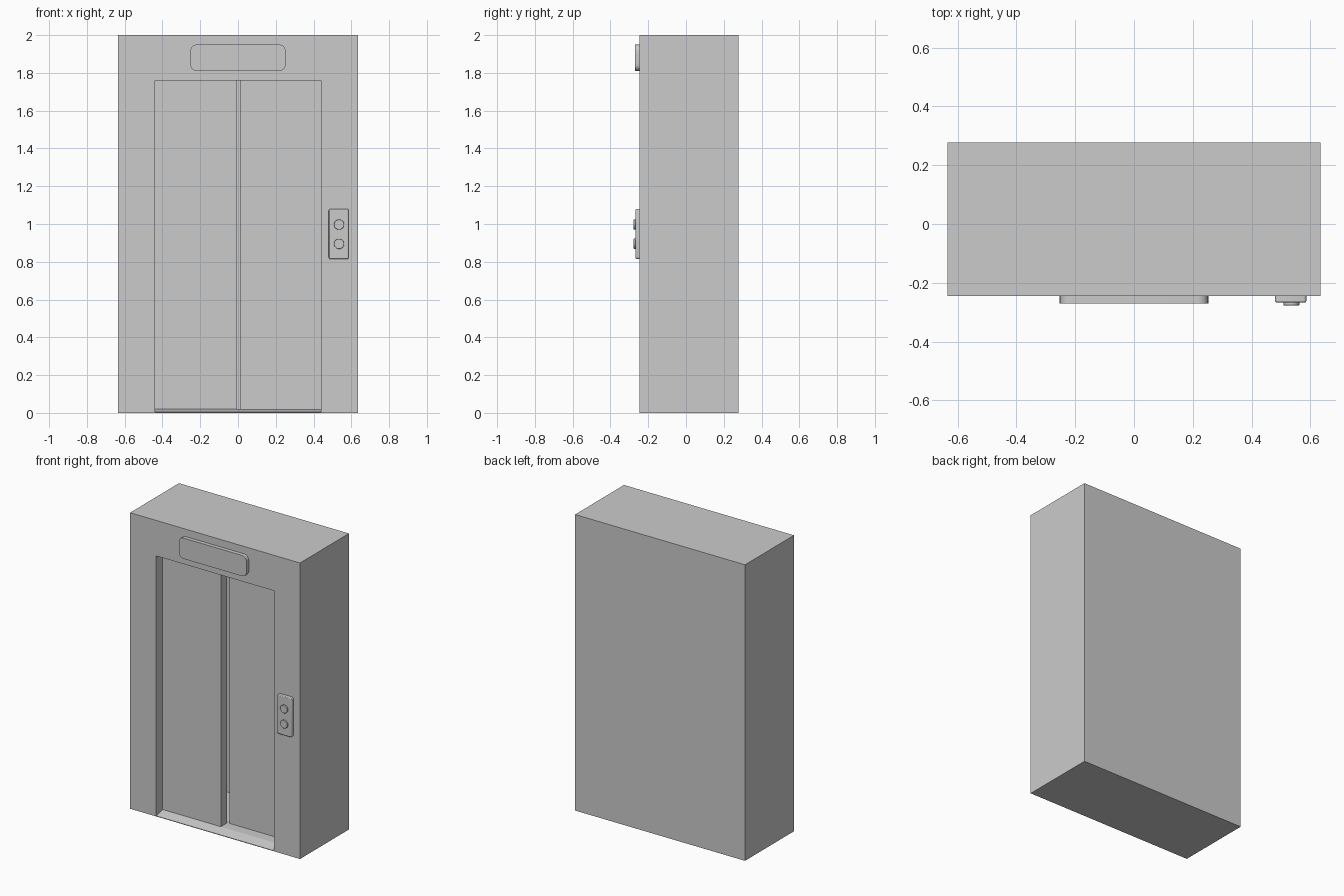
import bpy, bmesh, math

if "Cube" in bpy.data.objects:
    bpy.data.objects.remove(bpy.data.objects["Cube"])

FRONT, BACK = -0.245, 0.277


def make(name, bm):
    bmesh.ops.recalc_face_normals(bm, faces=bm.faces)
    me = bpy.data.meshes.new(name)
    bm.to_mesh(me)
    bm.free()
    ob = bpy.data.objects.new(name, me)
    bpy.context.collection.objects.link(ob)
    return ob


def box(name, x0, x1, y0, y1, z0, z1):
    bm = bmesh.new()
    bmesh.ops.create_cube(bm, size=1)
    for v in bm.verts:
        v.co = (x0 + (v.co.x + .5) * (x1 - x0),
                y0 + (v.co.y + .5) * (y1 - y0),
                z0 + (v.co.z + .5) * (z1 - z0))
    return make(name, bm)


def prism(name, points, offset):
    bm = bmesh.new()
    face = bm.faces.new([bm.verts.new(p) for p in points])
    ext = bmesh.ops.extrude_face_region(bm, geom=[face])
    bmesh.ops.translate(bm, vec=offset,
                        verts=[g for g in ext["geom"] if isinstance(g, bmesh.types.BMVert)])
    return make(name, bm)


def rounded_plate(name, cx, cz, w, h, r, y0, y1, steps=6):
    pts = []
    for i, (sx, sz) in enumerate([(1, 1), (-1, 1), (-1, -1), (1, -1)]):
        for k in range(steps + 1):
            a = math.radians(90 * (i + k / steps))
            pts.append((cx + sx * (w / 2 - r) + r * math.cos(a), y0,
                        cz + sz * (h / 2 - r) + r * math.sin(a)))
    return prism(name, pts, (0, y1 - y0, 0))


def chamfer(ob, width, segments):
    m = ob.modifiers.new("edge", 'BEVEL')
    m.width, m.segments, m.limit_method = width, segments, 'ANGLE'
    m.angle_limit = math.radians(40)


# Shaft housing, hollowed by a cutter whose profile includes the sloping sill
housing = box("housing", -0.635, 0.635, FRONT, BACK, 0, 2)
profile = [(FRONT - .05, .004), (FRONT, .004), (FRONT + .07, .02), (0.26, .02),
           (0.26, 1.76), (FRONT - .05, 1.76)]
cutter = prism("doorway_cutter", [(-0.44, y, z) for y, z in profile], (0.88, 0, 0))
cutter.hide_render = True
cutter.hide_set(True)
cut = housing.modifiers.new("doorway", 'BOOLEAN')
cut.object, cut.operation, cut.solver = cutter, 'DIFFERENCE', 'EXACT'

# Two telescoping doors, the right one set further back
box("left_door", -0.445, -0.006, FRONT + .07, FRONT + .135, 0.012, 1.765)
box("right_door", 0.01, 0.445, FRONT + .14, FRONT + .205, 0.012, 1.765)

# Rounded sign above the doorway
rounded_plate("floor_sign", 0, 1.88, 0.505, 0.14, 0.035, -0.271, FRONT + .005)

# Call panel with two round buttons
panel = rounded_plate("call_panel", 0.533, 0.947, 0.106, 0.265, 0.01, -0.267, FRONT + .005, 3)
chamfer(panel, 0.005, 2)
for name, z in (("up_button", 0.997), ("down_button", 0.895)):
    r = 0.027
    ring = [(0.535 + r * math.cos(a), -0.277, z + r * math.sin(a))
            for a in (2 * math.pi * i / 32 for i in range(32))]
    button = prism(name, ring, (0, 0.02, 0))
    chamfer(button, 0.002, 2)

# Smooth the rounded parts
bpy.ops.object.select_all(action='DESELECT')
for ob in bpy.data.objects:
    if ob.name in ("floor_sign", "call_panel", "up_button", "down_button"):
        ob.select_set(True)
        bpy.context.view_layer.objects.active = ob
bpy.ops.object.shade_smooth_by_angle(angle=math.radians(35))
